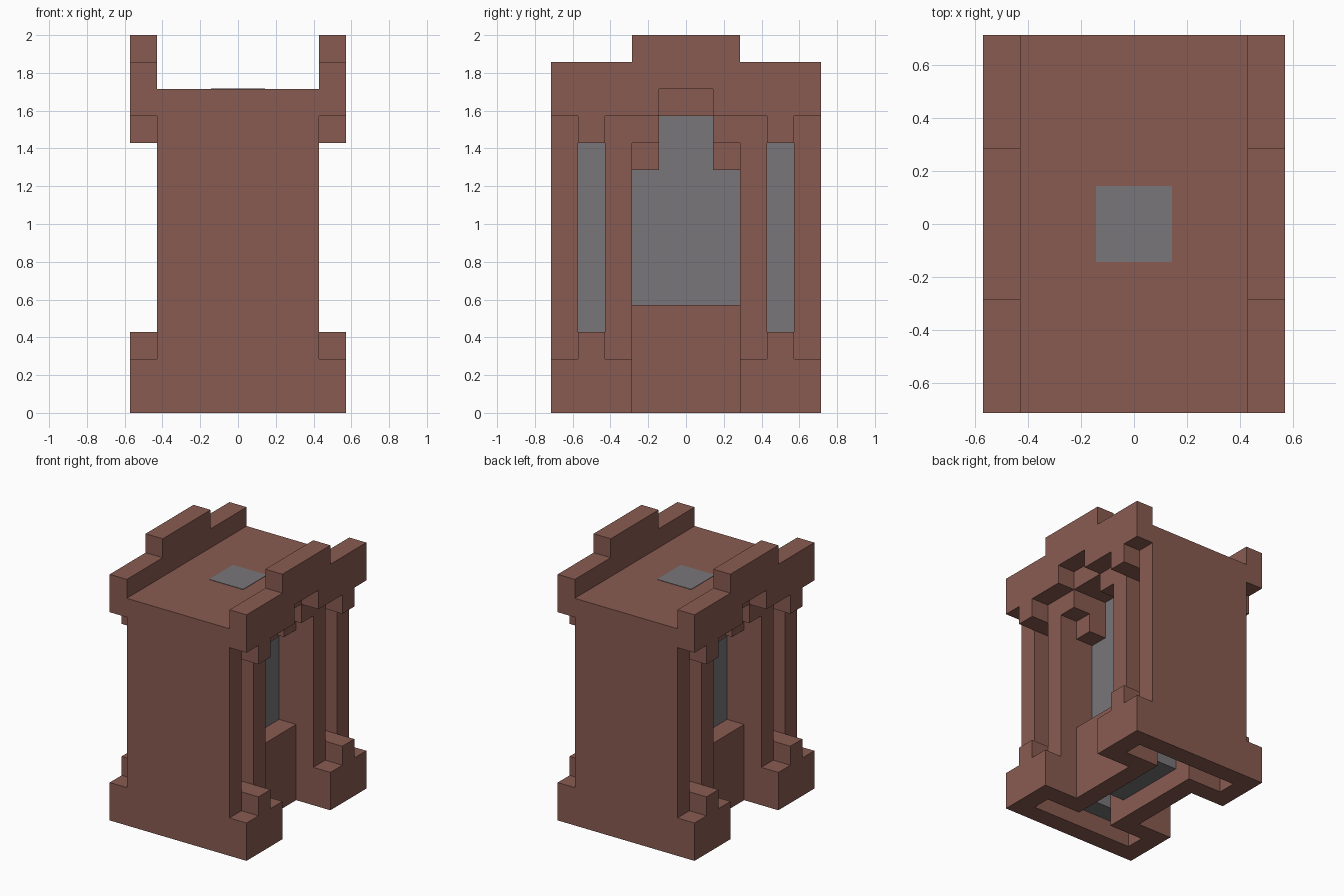
import bpy
import bmesh

U = 1 / 7  # one block of the building grid

cube = bpy.data.objects.get("Cube")
if cube:
    bpy.data.objects.remove(cube, do_unlink=True)


def make_material(name, color):
    mat = bpy.data.materials.new(name)
    mat.use_nodes = True
    mat.diffuse_color = color
    bsdf = mat.node_tree.nodes["Principled BSDF"]
    bsdf.inputs["Base Color"].default_value = color
    bsdf.inputs["Roughness"].default_value = 0.9
    return mat


BROWN = make_material("brown brick", (0.25, 0.105, 0.083, 1))
GREY = make_material("grey stone", (0.19, 0.18, 0.19, 1))


def extrude_profile(name, profile, x0, x1, mat=BROWN, mirror=""):
    """Push a (y, z) outline from x0 to x1 and mirror it over the named axes."""
    bm = bmesh.new()
    face = bm.faces.new([bm.verts.new((x0 * U, y * U, z * U)) for y, z in profile])
    grown = bmesh.ops.extrude_face_region(bm, geom=[face])["geom"]
    moved = [v for v in grown if isinstance(v, bmesh.types.BMVert)]
    bmesh.ops.translate(bm, verts=moved, vec=((x1 - x0) * U, 0, 0))
    bmesh.ops.recalc_face_normals(bm, faces=bm.faces)
    mesh = bpy.data.meshes.new(name)
    bm.to_mesh(mesh)
    bm.free()
    mesh.materials.append(mat)
    obj = bpy.data.objects.new(name, mesh)
    bpy.context.collection.objects.link(obj)
    if mirror:
        mod = obj.modifiers.new("Mirror", "MIRROR")
        mod.use_axis = ["x" in mirror, "y" in mirror, False]
        mod.use_mirror_merge = False
    return obj


def box(name, x, y, z, mat=BROWN, mirror=""):
    outline = [(y[0], z[0]), (y[1], z[0]), (y[1], z[1]), (y[0], z[1])]
    return extrude_profile(name, outline, x[0], x[1], mat, mirror)


# Main shell: two end walls under a flat roof
box("end_wall", (-3, 3), (4, 5), (0, 11), mirror="y")
box("roof", (-3, 3), (-5, 5), (11, 12))
box("roof_hatch", (-1, 1), (-1, 1), (12, 12.02), GREY)

# Stepped parapets hanging over both long sides
half = [(1, 12), (1, 11), (3, 11), (3, 10), (4, 10), (4, 11),
        (5, 11), (5, 13), (2, 13), (2, 14)]
parapet = half + [(-y, z) for y, z in reversed(half)]
extrude_profile("parapet", parapet, 3, 4, mirror="x")

# Stepped footings at the four corners
footing = [(2, 0), (5, 0), (5, 2), (4, 2), (4, 3), (3, 3), (3, 2), (2, 2)]
extrude_profile("footing", footing, 3, 4, mirror="xy")

# Inner pillars, with sills and lintels framing the narrow slots
box("pillar", (1, 3), (2, 3), (0, 11), mirror="xy")
box("slot_sill", (2, 3), (3, 4), (1, 3), mirror="xy")
box("slot_lintel", (2, 3), (3, 4), (10, 11), mirror="xy")
box("slot_backing", (-2, 2), (3, 4), (1, 11), GREY, mirror="y")

# Central alcove: low panel, stepped arch brackets and grey core
box("alcove_panel", (1, 2), (-2, 2), (0, 4), mirror="x")
box("outer_bracket", (2, 3), (1, 2), (10, 11), mirror="xy")
box("inner_bracket", (1, 2), (1, 2), (9, 11), mirror="xy")
box("core", (-1, 1), (-2, 2), (1, 11), GREY)
